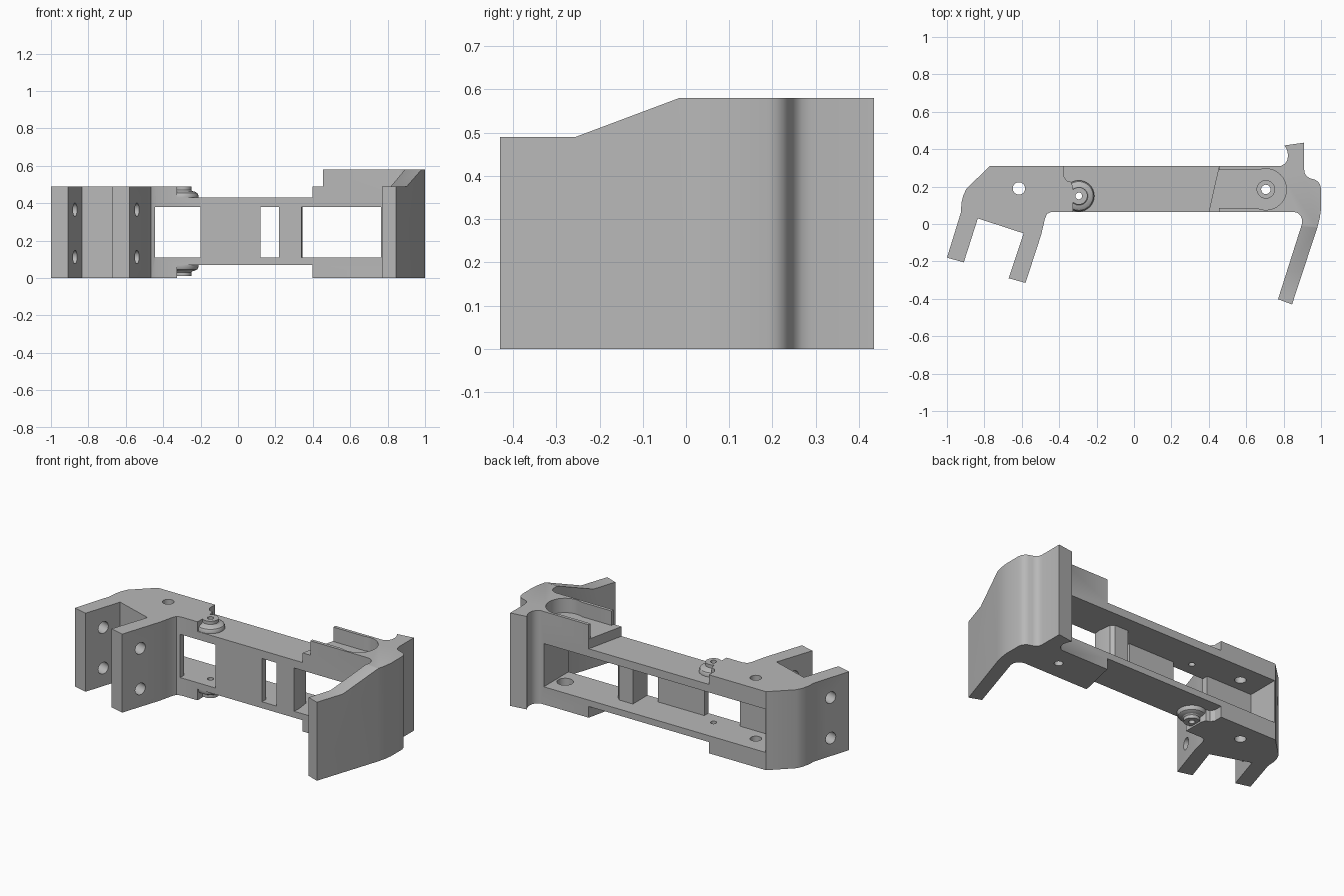
import bpy
import bmesh
import math
from mathutils import Matrix, Vector

cube = bpy.data.objects.get("Cube")
if cube:
    bpy.data.objects.remove(cube, do_unlink=True)

grey = bpy.data.materials.new("plain grey")
grey.use_nodes = True
colour = (0.48, 0.48, 0.48, 1)
grey.diffuse_color = colour
grey.node_tree.nodes["Principled BSDF"].inputs["Base Color"].default_value = colour


def finish(name, bm):
    bmesh.ops.recalc_face_normals(bm, faces=bm.faces)
    mesh = bpy.data.meshes.new(name)
    bm.to_mesh(mesh)
    bm.free()
    mesh.materials.append(grey)
    obj = bpy.data.objects.new(name, mesh)
    bpy.context.collection.objects.link(obj)
    return obj


def prism(name, points, low, high, along_x=False):
    """Extrude a flat outline along z, or a (y, z) outline along x."""
    bm = bmesh.new()
    place = (lambda a, b, t: (t, a, b)) if along_x else (lambda a, b, t: (a, b, t))
    face = bm.faces.new([bm.verts.new(place(a, b, low)) for a, b in points])
    moved = bmesh.ops.extrude_face_region(bm, geom=[face])["geom"]
    bmesh.ops.translate(bm, vec=place(0, 0, high - low),
                        verts=[v for v in moved if isinstance(v, bmesh.types.BMVert)])
    return finish(name, bm)


def box(name, x0, x1, y0, y1, z0, z1):
    return prism(name, [(x0, y0), (x1, y0), (x1, y1), (x0, y1)], z0, z1)


def rod(name, centre, radius, length, axis=(0, 0, 1)):
    bm = bmesh.new()
    turn = Vector(axis).to_track_quat("Z", "Y").to_matrix().to_4x4()
    bmesh.ops.create_cone(bm, cap_ends=True, segments=32, radius1=radius, radius2=radius,
                          depth=length, matrix=Matrix.Translation(centre) @ turn)
    return finish(name, bm)


def smooth(obj):
    bpy.ops.object.select_all(action="DESELECT")
    obj.select_set(True)
    bpy.context.view_layer.objects.active = obj
    bpy.ops.object.shade_smooth_by_angle(angle=math.radians(32))


def combine(body, tool, operation="DIFFERENCE"):
    mod = body.modifiers.new("cut", "BOOLEAN")
    mod.operation, mod.solver, mod.object = operation, "EXACT", tool
    bpy.ops.object.select_all(action="DESELECT")
    body.select_set(True)
    bpy.context.view_layer.objects.active = body
    bpy.ops.object.modifier_apply(modifier=mod.name)
    bpy.data.objects.remove(tool, do_unlink=True)


# Full-height outline: twin arms on one end, long arm and tab on the other
outline = [
    (-1.0, -0.18), (-0.91, -0.205), (-0.835, 0.03), (-0.59, -0.05), (-0.67, -0.29),
    (-0.58, -0.315), (-0.497, -0.06), (-0.485, -0.01), (-0.476, 0.03), (-0.464, 0.055),
    (-0.44, 0.065), (0.85, 0.065), (0.873, 0.06), (0.89, 0.045), (0.899, 0.025), (0.898, 0),
    (0.77, -0.402), (0.845, -0.43), (0.98, -0.02), (0.993, 0.03), (1.0, 0.08), (1.0, 0.19),
    (0.995, 0.21), (0.985, 0.225), (0.968, 0.237), (0.945, 0.243), (0.926, 0.253),
    (0.914, 0.268), (0.91, 0.29), (0.91, 0.435), (0.805, 0.42), (0.818, 0.395),
    (0.824, 0.37), (0.82, 0.342), (0.807, 0.322), (0.785, 0.31), (-0.77, 0.31),
    (-0.895, 0.19), (-0.912, 0.155), (-0.922, 0.115), (-0.926, 0.06)]
body = prism("bracket_body", outline, 0, 0.58)

# Stepped heights and the slimmer middle span
combine(body, box("step_cutter", -1.2, 0.455, -0.6, 0.6, 0.49, 1))
span = [(-0.375, 0.4), (-0.375, 0.255), (-0.36, 0.232), (-0.335, 0.225), (-0.325, 0.19),
        (-0.325, 0), (0.385, 0), (0.475, 0.4)]
combine(body, prism("upper_span_cutter", span, 0.43, 1))
combine(body, prism("lower_span_cutter", span, -1, 0.07))

# Sloped top of the long arm
slope = [(-0.015, 0.58), (-0.255, 0.49), (-0.6, 0.49), (-0.6, 1), (-0.015, 1)]
combine(body, prism("slope_cutter", slope, 0.6, 1.2, along_x=True))

# Channel open at the back, and windows through the front wall
combine(body, box("channel_cutter", -0.765, 0.765, 0.105, 0.6, 0.11, 0.38))
for left, right in ((-0.445, -0.2), (0.12, 0.22), (0.34, 0.765)):
    combine(body, box("window_cutter", left, right, 0, 0.2, 0.11, 0.38))

# Recess with a round end in the raised block
combine(body, box("slot_cutter", 0.3, 0.705, 0.085, 0.29, 0.49, 1))
combine(body, rod("round_recess_cutter", (0.705, 0.185, 0.74), 0.11, 0.5))

# Upright holes
boss_at = (-0.295, 0.15)
for x, y, radius in ((-0.615, 0.19, 0.033), (0.705, 0.185, 0.025), (*boss_at, 0.018)):
    combine(body, rod("hole_cutter", (x, y, 0.3), radius, 2))
combine(body, rod("wide_hole_cutter", (0.705, 0.185, 0.36), 0.047, 0.6))

# Cross holes through the twin arms
for z in (0.112, 0.365):
    combine(body, rod("arm_hole_cutter", (-0.70, -0.14, z), 0.036, 0.9, (0.95, -0.31, 0)))
smooth(body)

# Post behind the front wall
post = prism("post", [(0.22, 0.067), (0.34, 0.067), (0.345, 0.11), (0.335, 0.19),
                      (0.315, 0.21), (0.22, 0.21)], 0.105, 0.385)
smooth(post)


# Flared bosses above and below the span
def boss(name, base, direction):
    profile = [(0.018, 0), (0.083, 0), (0.083, 0.012), (0.077, 0.024), (0.065, 0.031),
               (0.052, 0.034), (0.046, 0.04), (0.046, 0.06), (0.018, 0.06)]
    bm = bmesh.new()
    verts = [bm.verts.new((r, 0, h * direction)) for r, h in profile]
    edges = [bm.edges.new((verts[i - 1], v)) for i, v in enumerate(verts)]
    bmesh.ops.spin(bm, geom=verts + edges, axis=(0, 0, 1), cent=(0, 0, 0),
                   angle=math.tau, steps=32, use_duplicate=False)
    bmesh.ops.remove_doubles(bm, verts=bm.verts, dist=0.0005)
    bmesh.ops.translate(bm, verts=bm.verts, vec=(*boss_at, base))
    smooth(finish(name, bm))


boss("upper_boss", 0.43, 1)
boss("lower_boss", 0.07, -1)
